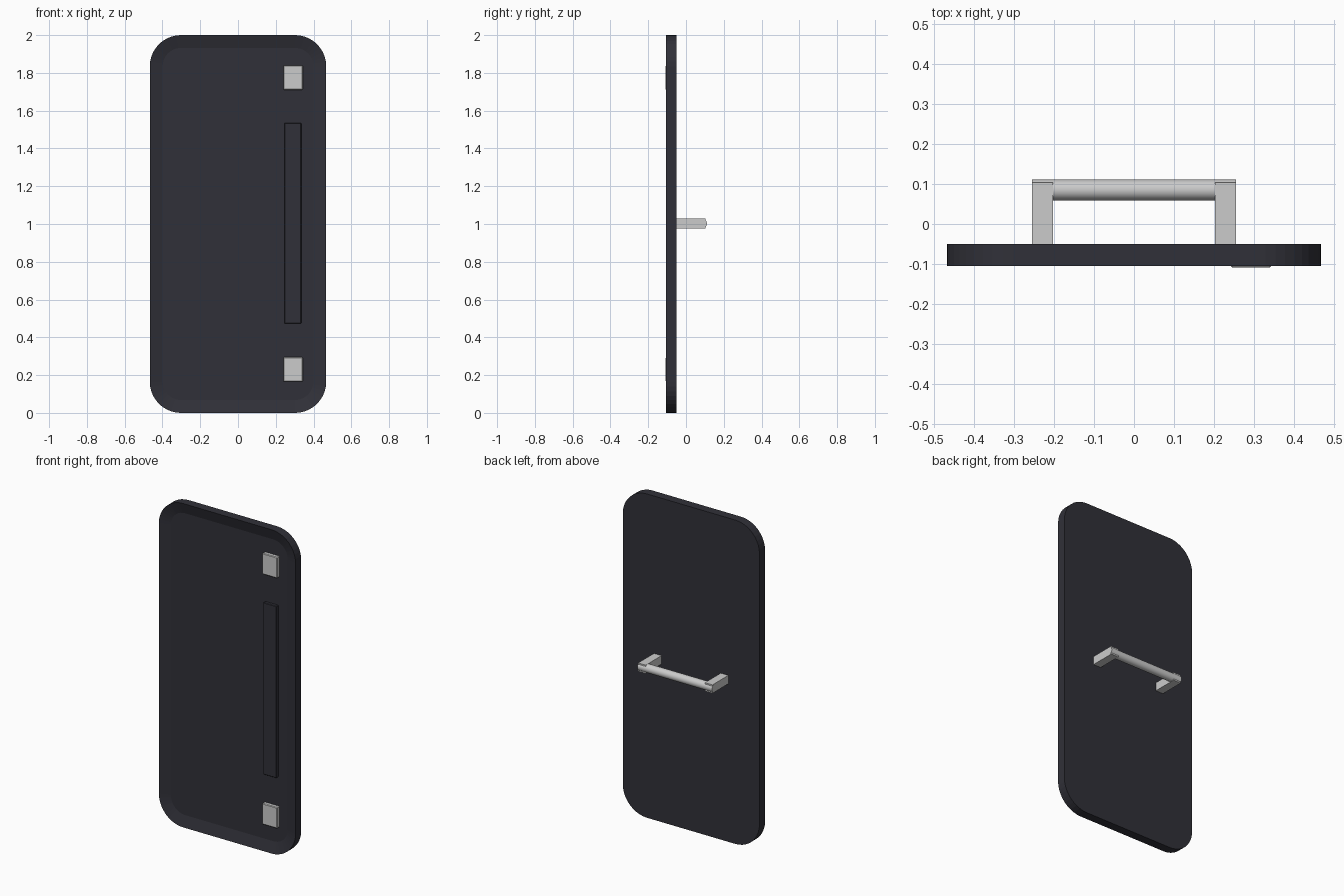
import bpy, bmesh, math
from mathutils import Matrix

old = bpy.data.objects.get("Cube")
if old:
    bpy.data.objects.remove(old, do_unlink=True)


def material(name, color):
    mat = bpy.data.materials.new(name)
    mat.use_nodes = True
    mat.diffuse_color = (*color, 1)
    mat.node_tree.nodes["Principled BSDF"].inputs["Base Color"].default_value = (*color, 1)
    return mat


CHARCOAL = material("charcoal", (0.03, 0.03, 0.04))
GREY = material("light grey", (0.6, 0.6, 0.6))


def finish(name, bm, mat, smooth=False):
    bmesh.ops.recalc_face_normals(bm, faces=bm.faces)
    mesh = bpy.data.meshes.new(name)
    bm.to_mesh(mesh)
    bm.free()
    mesh.materials.append(mat)
    obj = bpy.data.objects.new(name, mesh)
    bpy.context.collection.objects.link(obj)
    if smooth:
        bpy.ops.object.select_all(action="DESELECT")
        obj.select_set(True)
        bpy.context.view_layer.objects.active = obj
        bpy.ops.object.shade_smooth_by_angle(angle=math.radians(30))
    return obj


def box(name, x, y, z, mat, bevel=0):
    """Box from (min, max) ranges, with optional chamfered edges."""
    bm = bmesh.new()
    bmesh.ops.create_cube(bm, size=1)
    for v in bm.verts:
        v.co = [r[0] if c < 0 else r[1] for c, r in zip(v.co, (x, y, z))]
    if bevel:
        bmesh.ops.bevel(bm, geom=bm.edges[:], offset=bevel, segments=1, affect="EDGES")
    return finish(name, bm, mat)


def rounded_loop(bm, y, inset, steps=10):
    """Rounded rectangle of vertices at depth y."""
    radius = 0.165
    pts = []
    for i, (sx, sz) in enumerate([(1, 1), (-1, 1), (-1, -1), (1, -1)]):
        cx, cz = sx * (0.467 - radius), 1 + sz * (1 - radius)
        for k in range(steps + 1):
            a = math.pi / 2 * (i + k / steps)
            r = radius - inset
            pts.append(bm.verts.new((cx + r * math.cos(a), y, cz + r * math.sin(a))))
    return pts


# Shield panel: flat back, straight sides, shallow dished front
bm = bmesh.new()
loops = [rounded_loop(bm, -0.05, 0), rounded_loop(bm, -0.105, 0), rounded_loop(bm, -0.085, 0.068)]
n = len(loops[0])
for a, b in zip(loops, loops[1:]):
    for i in range(n):
        j = (i + 1) % n
        bm.faces.new((a[i], a[j], b[j], b[i]))
bm.faces.new(loops[0])
bm.faces.new(loops[-1])
finish("shield_panel", bm, CHARCOAL)

# Long strip and two plates on the front
box("front_strip", (0.245, 0.335), (-0.104, -0.08), (0.473, 1.535), CHARCOAL, 0.003)
for label, z in (("lower", 0.23), ("upper", 1.775)):
    box(label + "_plate", (0.24, 0.343), (-0.108, -0.08), (z - 0.065, z + 0.065), GREY, 0.004)

# Carrying handle on the back
for label, side in (("left", 1), ("right", -1)):
    xs = sorted((side * 0.202, side * 0.254))
    box(label + "_handle_post", xs, (-0.055, 0.104), (0.976, 1.028), GREY)

bm = bmesh.new()
bmesh.ops.create_cone(bm, cap_ends=True, segments=16, radius1=0.026, radius2=0.026, depth=0.51,
                      matrix=Matrix.Translation((0, 0.085, 1.002)) @ Matrix.Rotation(math.pi / 2, 4, "Y"))
finish("handle_bar", bm, GREY, smooth=True)
